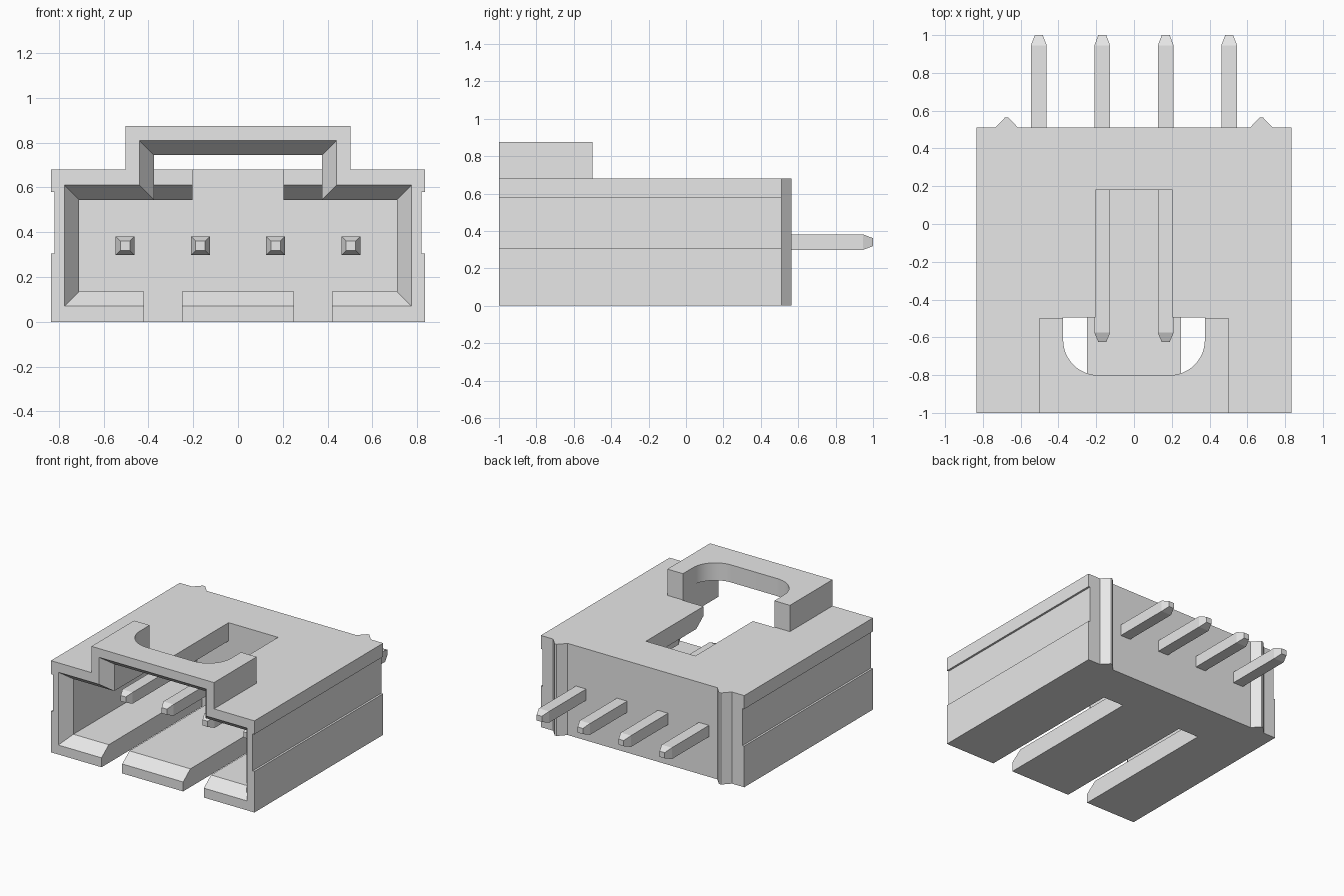
import bpy, bmesh, math
from mathutils import Vector

cube = bpy.data.objects.get("Cube")
if cube:
    bpy.data.objects.remove(cube, do_unlink=True)

grey = bpy.data.materials.new("light grey")
grey.use_nodes = True
grey.diffuse_color = (0.8, 0.8, 0.8, 1)
grey.node_tree.nodes["Principled BSDF"].inputs["Base Color"].default_value = (0.8, 0.8, 0.8, 1)


def loft(name, rings):
    """Closed solid through rings of equal point count."""
    bm = bmesh.new()
    loops = [[bm.verts.new(p) for p in ring] for ring in rings]
    n = len(loops[0])
    for a, b in zip(loops, loops[1:]):
        for i in range(n):
            j = (i + 1) % n
            bm.faces.new((a[i], a[j], b[j], b[i]))
    bm.faces.new(loops[0])
    bm.faces.new(loops[-1])
    bmesh.ops.recalc_face_normals(bm, faces=bm.faces)
    mesh = bpy.data.meshes.new(name)
    bm.to_mesh(mesh)
    bm.free()
    mesh.materials.append(grey)
    obj = bpy.data.objects.new(name, mesh)
    bpy.context.collection.objects.link(obj)
    return obj


def prism(name, profile, axis, lo, hi):
    """Extrude a 2D profile along axis 0, 1 or 2."""
    def place(p, t):
        v = list(p)
        v.insert(axis, t)
        return Vector(v)
    return loft(name, [[place(p, t) for p in profile] for t in (lo, hi)])


def box(name, x0, x1, y0, y1, z0, z1):
    return prism(name, [(x0, y0), (x1, y0), (x1, y1), (x0, y1)], 2, z0, z1)


def combine(target, other, operation):
    """Apply a boolean and remove the helper."""
    other.hide_render = True
    mod = target.modifiers.new("bool", 'BOOLEAN')
    mod.operation = operation
    mod.solver = 'EXACT'
    mod.object = other
    bpy.context.view_layer.objects.active = target
    bpy.ops.object.modifier_apply(modifier=mod.name)
    bpy.data.objects.remove(other, do_unlink=True)


def mirrored(half):
    return half + [(-x, z) for x, z in reversed(half)]


FRONT, BACK, CAVITY_BACK, LATCH_BACK = -1.0, 0.51, 0.18, -0.495
CHAMFER = 0.085

# Housing with shallow grooves along both sides
housing = prism("housing", mirrored([
    (0.835, 0), (0.835, 0.305), (0.82, 0.305), (0.82, 0.58),
    (0.835, 0.58), (0.835, 0.68)]), 1, FRONT, BACK)

# Raised latch bridge
combine(housing, box("bridge", -0.503, 0.503, FRONT, -0.5, 0.6, 0.875), 'UNION')

# Chamfered mouth: funnel from the wide outline to the inner outline
inner = mirrored([(0.71, 0.135), (0.71, 0.545), (0.375, 0.545), (0.375, 0.745)])
outer = mirrored([(0.775, 0.07), (0.775, 0.61), (0.44, 0.61), (0.44, 0.81)])
extra = 0.1
start = [(o[0] + (o[0] - i[0]) * extra, o[1] + (o[1] - i[1]) * extra)
         for o, i in zip(outer, inner)]
cutters = [loft("mouth", [
    [(x, FRONT - CHAMFER * extra, z) for x, z in start],
    [(x, FRONT + CHAMFER, z) for x, z in inner]])]

# Main cavity
cutters.append(box("cavity", -0.71, 0.71, -0.95, CAVITY_BACK, 0.135, 0.545))

# Tunnel under the bridge, with a chamfered lip at its rear
cutters.append(prism("tunnel", [
    (-0.95, 0.5), (-0.95, 0.745), (LATCH_BACK, 0.745), (LATCH_BACK, 0.61),
    (LATCH_BACK + CHAMFER, 0.545), (LATCH_BACK + CHAMFER, 0.5)], 0, -0.375, 0.375))

# Rounded notch through the bridge top
r = 0.185
arc = [(0.375 - r + r * math.cos(a), -0.8 + r - r * math.sin(a))
       for a in [math.radians(90 * k / 12) for k in range(13)]]
cutters.append(prism("notch", mirrored([(0.375, LATCH_BACK)] + arc), 2, 0.7, 1.0))

# Long latch slot in the roof and two slots in the floor
cutters.append(box("roof_slot", -0.203, 0.203, -0.6, CAVITY_BACK, 0.5, 0.72))
for s in (-1, 1):
    xs = sorted((s * 0.25, s * 0.42))
    cutters.append(box("floor_slot", xs[0], xs[1], -1.1, CAVITY_BACK, -0.1, 0.2))

for cutter in cutters:
    combine(housing, cutter, 'DIFFERENCE')

# Merge coplanar faces, then smooth only the notch curve
bm = bmesh.new()
bm.from_mesh(housing.data)
bmesh.ops.remove_doubles(bm, verts=bm.verts, dist=0.0002)
bmesh.ops.dissolve_limit(bm, angle_limit=math.radians(1), verts=bm.verts, edges=bm.edges)
bm.to_mesh(housing.data)
bm.free()
bpy.ops.object.select_all(action='DESELECT')
housing.select_set(True)
bpy.context.view_layer.objects.active = housing
bpy.ops.object.shade_smooth_by_angle(angle=math.radians(20))

# Vertical ribs on the rear face
for side, s in (("left", 1), ("right", -1)):
    c = s * 0.674
    prism("rear_rib_" + side, [
        (c - 0.06, BACK - 0.01), (c - 0.06, BACK), (c - 0.008, 0.565),
        (c + 0.008, 0.565), (c + 0.06, BACK), (c + 0.06, BACK - 0.01)], 2, 0, 0.68)

# Four square pins with tapered ends
for k in range(4):
    x = -0.504 + 0.336 * k
    rings = []
    for y, h in ((-0.625, 0.021), (-0.575, 0.042), (0.945, 0.042), (1.0, 0.021)):
        rings.append([(x + a * h, y, 0.34 + b * h)
                      for a, b in ((-1, -1), (1, -1), (1, 1), (-1, 1))])
    loft("pin_%d" % (k + 1), rings)
